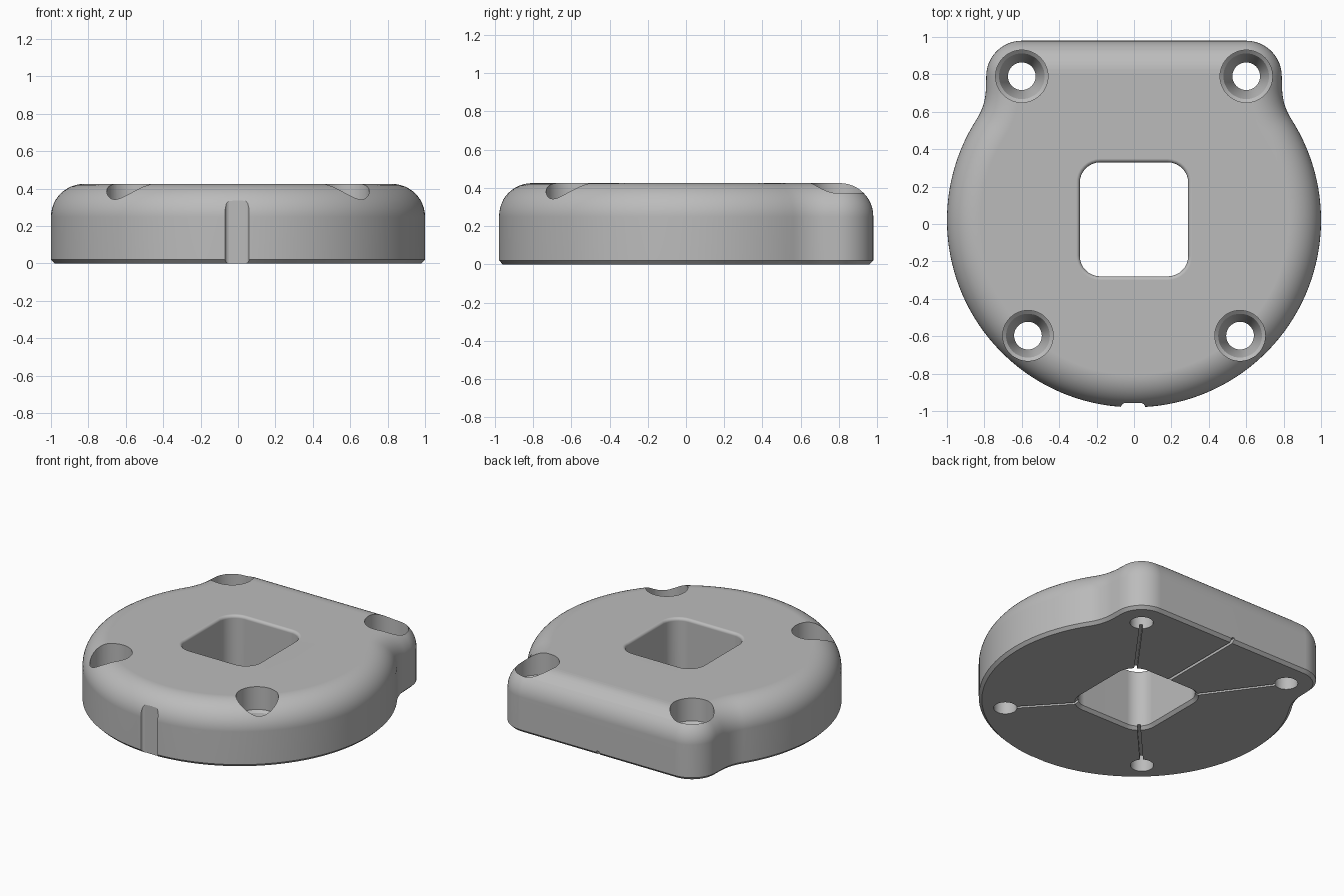
import bpy, bmesh, math
from mathutils import Vector

if "Cube" in bpy.data.objects:
    bpy.data.objects.remove(bpy.data.objects["Cube"])

H, R, CY = 0.425, 1.0, 0.02        # height, body radius, body centre y
FIL, CH = 0.175, 0.02              # top rounding, bottom chamfer

grey = bpy.data.materials.new("plain grey")
grey.diffuse_color = (0.5, 0.5, 0.5, 1)
grey.use_nodes = True
grey.node_tree.nodes["Principled BSDF"].inputs["Base Color"].default_value = grey.diffuse_color


def arc(cx, cy, r, a0, a1, n):
    return [(cx + r * math.cos(a0 + (a1 - a0) * i / n),
             cy + r * math.sin(a0 + (a1 - a0) * i / n)) for i in range(n + 1)]


def loft(name, rings):
    """Closed solid from a stack of (outline, z) rings."""
    bm = bmesh.new()
    loops = [[bm.verts.new((x, y, z)) for x, y in pts] for pts, z in rings]
    n = len(loops[0])
    bm.faces.new(loops[0][::-1])
    bm.faces.new(loops[-1])
    for a, b in zip(loops, loops[1:]):
        for i in range(n):
            j = (i + 1) % n
            bm.faces.new((a[i], a[j], b[j], b[i]))
    bmesh.ops.recalc_face_normals(bm, faces=bm.faces)
    me = bpy.data.meshes.new(name)
    bm.to_mesh(me)
    bm.free()
    ob = bpy.data.objects.new(name, me)
    bpy.context.collection.objects.link(ob)
    me.materials.append(grey)
    return ob


def body_outline(d):
    """Round body with two blended ears at the back, inset by d."""
    ang = math.atan2(0.54, 0.84)
    rc = 0.31
    fx, fy = (R + rc) * math.cos(ang), CY + (R + rc) * math.sin(ang)
    half = arc(0, CY, R - d, -math.pi / 2, ang, 48)
    half += arc(fx, fy, rc + d, math.pi + ang, math.pi, 10)[1:]
    half += arc(0.6, 0.79, 0.19 - d, 0, math.pi / 2, 12)
    return half + [(-x, y) for x, y in half[:0:-1]]


def window_outline(g):
    """Rounded rectangle grown by g."""
    pts = []
    for k, (sx, sy) in enumerate(((1, 1), (-1, 1), (-1, -1), (1, -1))):
        a = k * math.pi / 2
        pts += arc(sx * 0.18, 0.025 + sy * 0.195, 0.11 + g, a, a + math.pi / 2, 8)
    return pts


def bar(name, p, q, width, z0, z1):
    p, q = Vector(p), Vector(q)
    t = (q - p).normalized()
    s = Vector((-t.y, t.x)) * width / 2
    pts = [tuple(v) for v in (p - s, q - s, q + s, p + s)]
    return loft(name, [(pts, z0), (pts, z1)])


# Main body: chamfered foot, straight wall, rounded top edge
rings = [(body_outline(CH), 0), (body_outline(0), CH)]
for i in range(13):
    a = i / 12 * math.pi / 2
    rings.append((body_outline(FIL * (1 - math.cos(a))),
                  H - FIL + FIL * math.sin(a)))
body = loft("mounting_plate", rings)

cutters = []

# Central rounded window with eased edges
win = [(window_outline(0.04), -0.02), (window_outline(0), 0.02)]
for i in range(6):
    a = i / 5 * math.pi / 2
    win.append((window_outline(0.02 * (1 - math.cos(a))),
                H - 0.02 + 0.02 * math.sin(a)))
win.append((window_outline(0.02), H + 0.1))
cutters.append(loft("window_cutter", win))

# Countersunk screw holes
screws = [(s * x, y, r) for x, y, r in ((0.6, 0.79, 0.14), (0.567, -0.597, 0.135))
          for s in (1, -1)]
for x, y, r in screws:
    prof = [(0.074, -0.1), (0.074, 0.12), (r - 0.018, 0.25),
            (r, 0.265), (r, H + 0.1)]
    cutters.append(loft("screw_hole_cutter", [
        (arc(x, y, rr, 0, 2 * math.pi, 48)[:-1], z) for rr, z in prof]))

# Thin grooves on the underside
for x, y, r in screws:
    cutters.append(bar("groove_cutter", (x, y),
                       (math.copysign(0.2, x), 0.025 + math.copysign(0.22, y)),
                       0.02, -0.05, 0.03))
cutters.append(bar("groove_cutter", (0, 0.2), (0, 1.1), 0.02, -0.05, 0.03))

# Shallow index notch at the front
notch = [(-0.07, -1.1), (0.06, -1.1), (0.06, -0.975), (0.052, -0.963),
         (0.04, -0.957), (-0.05, -0.957), (-0.062, -0.963), (-0.07, -0.975)]
cutters.append(loft("notch_cutter", [(notch, -0.1), (notch, H + 0.1)]))

bpy.context.view_layer.objects.active = body
for c in cutters:
    c.hide_render = True
    m = body.modifiers.new("cut", 'BOOLEAN')
    m.operation, m.solver, m.object = 'DIFFERENCE', 'EXACT', c
    bpy.ops.object.modifier_apply(modifier=m.name)
    bpy.data.objects.remove(c)

# Smooth shading with crisp edges
body.select_set(True)
bpy.ops.object.shade_smooth_by_angle(angle=math.radians(25))
w = body.modifiers.new("flat_tops", 'WEIGHTED_NORMAL')
w.keep_sharp = True
